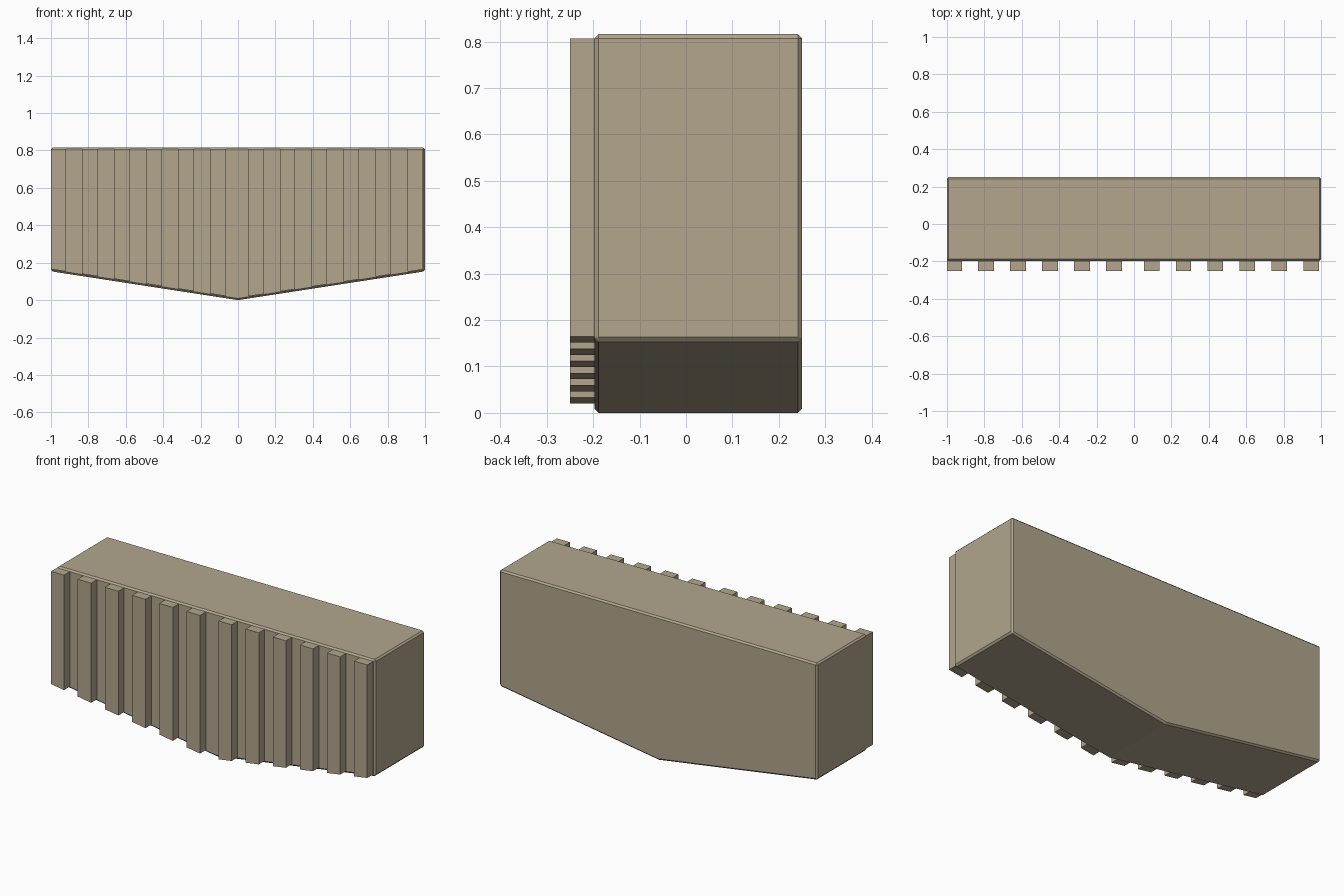
import bpy, bmesh

if "Cube" in bpy.data.objects:
    bpy.data.objects.remove(bpy.data.objects["Cube"])

# One flat sandstone colour
stone = bpy.data.materials.new("sandstone")
stone.diffuse_color = (0.445, 0.381, 0.27, 1)
stone.use_nodes = True
stone.node_tree.nodes["Principled BSDF"].inputs["Base Color"].default_value = stone.diffuse_color

SLOPE = 0.154  # rise of the shallow V-shaped underside per unit of x


def extrude_profile(name, profile, y0, y1):
    """Extrude an (x, z) outline along y into a solid."""
    bm = bmesh.new()
    front = [bm.verts.new((x, y0, z)) for x, z in profile]
    back = [bm.verts.new((x, y1, z)) for x, z in profile]
    bm.faces.new(front)
    bm.faces.new(back[::-1])
    n = len(profile)
    for i in range(n):
        j = (i + 1) % n
        bm.faces.new((front[i], back[i], back[j], front[j]))
    bmesh.ops.recalc_face_normals(bm, faces=bm.faces[:])
    mesh = bpy.data.meshes.new(name)
    bm.to_mesh(mesh)
    bm.free()
    mesh.materials.append(stone)
    obj = bpy.data.objects.new(name, mesh)
    bpy.context.collection.objects.link(obj)
    return obj


# Main block with V underside and thin chamfered edges
block = extrude_profile(
    "main_block",
    [(-1, SLOPE), (0, 0), (1, SLOPE), (1, 0.816), (-1, 0.816)],
    -0.197, 0.25)
bevel = block.modifiers.new("chamfer", 'BEVEL')
bevel.width = 0.009
bevel.segments = 1
bevel.limit_method = 'ANGLE'
bevel.angle_limit = 0.52


# Vertical front slats, six on each half, cut to follow the underside
def slat(name, x0, x1):
    def bottom(x):
        return SLOPE * abs(x) + 0.012
    extrude_profile(
        name,
        [(x0, bottom(x0)), (x1, bottom(x1)), (x1, 0.807), (x0, 0.807)],
        -0.25, -0.19)


for i in range(6):
    right_edge = -0.92 + 0.1712 * i
    slat(f"left_slat_{i + 1}", max(-1, right_edge - 0.085), right_edge)
    left_edge = 0.053 + 0.1706 * i
    slat(f"right_slat_{i + 1}", left_edge, left_edge + 0.082)
